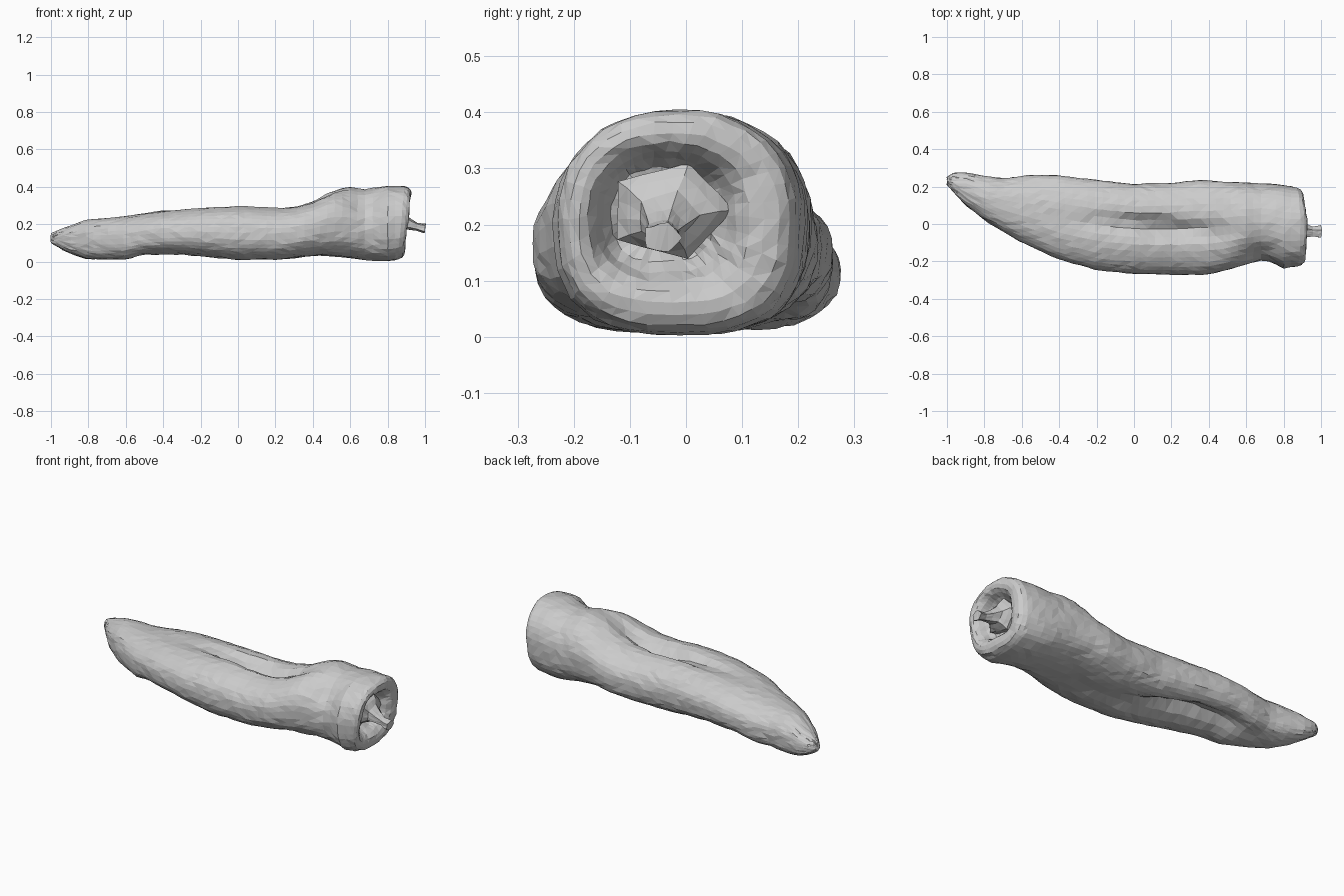
import bpy, bmesh, math, random
from mathutils import Vector

if "Cube" in bpy.data.objects:
    bpy.data.objects.remove(bpy.data.objects["Cube"])

random.seed(4)
SIDES = 40

# Outline profiles along x, read from the top and front views
Y_MAX = [(-1, .25), (-.97, .273), (-.9, .275), (-.8, .257), (-.7, .243), (-.55, .263), (-.4, .26), (-.2, .235),
         (0, .215), (.2, .22), (.35, .236), (.5, .225), (.78, .212), (.87, .195)]
Y_MIN = [(-1, .21), (-.95, .15), (-.9, .1), (-.8, .02), (-.6, -.1), (-.4, -.19), (-.2, -.245), (0, -.267),
         (.38, -.273), (.5, -.247), (.6, -.215), (.69, -.192), (.74, -.203), (.8, -.237), (.87, -.225)]
Z_MAX = [(-1, .15), (-.95, .172), (-.8, .225), (-.6, .242), (-.4, .275), (-.2, .293), (0, .305), (.2, .295),
         (.3, .3), (.4, .325), (.5, .378), (.58, .402), (.67, .386), (.8, .404), (.87, .404)]
Z_MIN = [(-1, .1), (-.95, .07), (-.9, .042), (-.8, .01), (-.6, .008), (-.5, .036), (-.3, .036),
         (0, .006), (.2, .006), (.45, .034), (.6, .02), (.7, .005), (.83, .003), (.87, .015)]


def sample(profile, x):
    for (x0, v0), (x1, v1) in zip(profile, profile[1:]):
        if x <= x1:
            t = max(0, (x - x0) / (x1 - x0))
            return v0 + (v1 - v0) * t
    return profile[-1][1]


def bump(v, centre, width):
    return math.exp(-((v - centre) / width) ** 2)


def section(x):
    """Rounded-box cross-section with the long creases pressed in."""
    y0, y1, z0, z1 = (sample(p, x) for p in (Y_MIN, Y_MAX, Z_MIN, Z_MAX))
    cy, cz, ry, rz = (y0 + y1) / 2, (z0 + z1) / 2, (y1 - y0) / 2, (z1 - z0) / 2
    ring = []
    for i in range(SIDES):
        a = 2 * math.pi * i / SIDES
        c, s = math.cos(a), math.sin(a)
        n = 2.25 if s > 0 else 2.7
        y = cy + ry * math.copysign(abs(c) ** (2 / n), c)
        z = cz + rz * math.copysign(abs(s) ** (2 / n), s)
        if s > 0:
            z -= .065 * bump(x, .12, .33) * bump(y, -.015 - .08 * (x - .1), .05)
            z -= .04 * bump(x, .66, .1) * bump(y, -.16, .06)
        else:
            z += .07 * bump(x, -.25, .33) * bump(y, .02 - .2 * x, .06)
        ring.append(Vector((x, y, z)))
    return ring


def loft(name, rings, jitter=0):
    bm = bmesh.new()
    loops = []
    for ring in rings:
        loops.append([bm.verts.new(p + Vector([random.uniform(-jitter, jitter) for _ in range(3)]))
                      for p in ring])
    for a, b in zip(loops, loops[1:]):
        for i in range(len(a)):
            j = (i + 1) % len(a)
            bm.faces.new((a[i], a[j], b[j], b[i]))
    bm.faces.new(loops[0])
    bm.faces.new(loops[-1])
    bmesh.ops.triangulate(bm, faces=bm.faces[:])
    bmesh.ops.recalc_face_normals(bm, faces=bm.faces[:])
    mesh = bpy.data.meshes.new(name)
    bm.to_mesh(mesh)
    bm.free()
    obj = bpy.data.objects.new(name, mesh)
    bpy.context.collection.objects.link(obj)
    return obj


# Pepper body: tip to shoulder
xs = [-1, -.985, -.965] + [-.935 + i * 1.775 / 44 for i in range(45)]
rings = [section(x) for x in xs]

# Shoulder rolls over the rim into the recess around the stem
shoulder = section(.86)
for x, k in [(.872, 1), (.893, .955), (.905, .88), (.908, .78), (.902, .68), (.882, .59),
             (.85, .52), (.825, .43), (.815, .25)]:
    w = min(1, (1 - k) * 1.8)
    mid = Vector((x, -.01 - .03 * w, .205 + .012 * w))
    ring = []
    for i, p in enumerate(shoulder):
        a = 2 * math.pi * i / SIDES
        q = mid + (Vector((x, p.y, p.z)) - Vector((x, -.01, .205))) * k
        q.x += .085 * (p.z - .2) - .03 * max(0, p.y) + .008 * math.cos(4 * a + 1) * w
        ring.append(q)
    rings.append(ring)
loft("pepper_body", rings, .0025)

# Stem: lobed calyx narrowing to a stalk with a cut, flared end
stem = []
for x, y, z, r in [(.81, -.03, .225, .085), (.85, -.03, .225, .088), (.868, -.03, .222, .07), (.885, -.033, .215, .046),
                   (.92, -.038, .2, .03), (.955, -.042, .188, .022), (.98, -.042, .18, .025), (1, -.042, .177, .028)]:
    stem.append([Vector((x + .12 * r * math.sin(a), y + r * 1.15 * k * math.cos(a), z + r * .9 * k * math.sin(a)))
                 for a in (2 * math.pi * i / 15 for i in range(15))
                 for k in (1 + .12 * math.cos(5 * a),)])
loft("stem", stem, .002)
